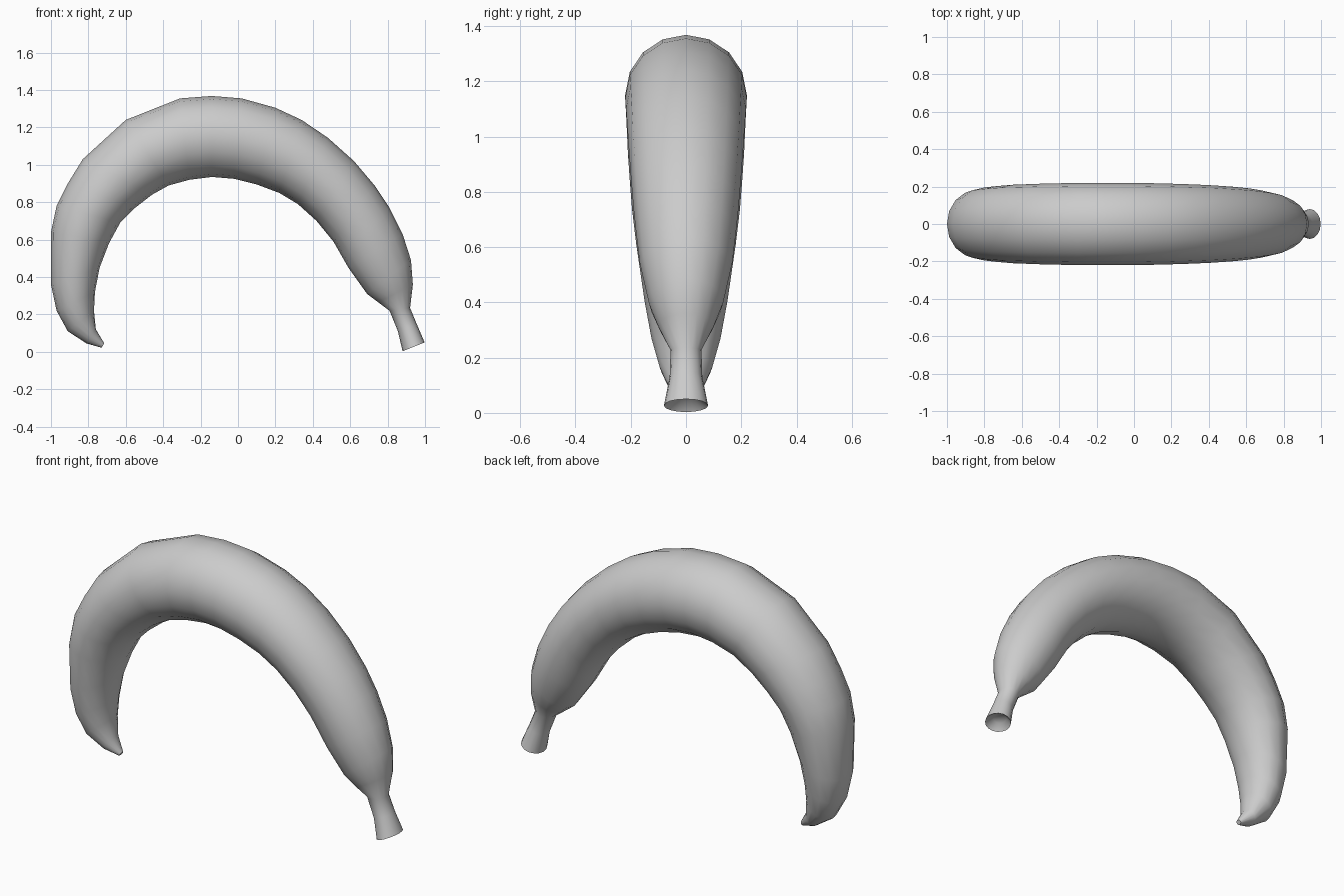
import bpy, bmesh, math
from mathutils import Vector

SIDES = 16

# Sections along the fruit: outer x, outer z, inner x, inner z, half-thickness in y
SECTIONS = [
    (-0.73, 0.022, -0.715, 0.045, 0.015),
    (-0.81, 0.045, -0.76, 0.12, 0.055),
    (-0.91, 0.11, -0.77, 0.22, 0.095),
    (-0.97, 0.22, -0.765, 0.32, 0.125),
    (-1.00, 0.36, -0.74, 0.45, 0.15),
    (-1.00, 0.64, -0.69, 0.58, 0.18),
    (-0.97, 0.78, -0.63, 0.69, 0.195),
    (-0.91, 0.90, -0.55, 0.77, 0.203),
    (-0.83, 1.03, -0.46, 0.84, 0.21),
    (-0.60, 1.24, -0.37, 0.89, 0.216),
    (-0.31, 1.355, -0.26, 0.92, 0.22),
    (-0.14, 1.368, -0.14, 0.935, 0.22),
    (0.02, 1.355, -0.02, 0.925, 0.22),
    (0.20, 1.305, 0.10, 0.895, 0.217),
    (0.34, 1.24, 0.22, 0.85, 0.213),
    (0.48, 1.145, 0.32, 0.79, 0.208),
    (0.62, 1.02, 0.42, 0.70, 0.20),
    (0.73, 0.89, 0.51, 0.59, 0.19),
    (0.81, 0.77, 0.55, 0.52, 0.18),
    (0.88, 0.63, 0.59, 0.45, 0.167),
    (0.925, 0.49, 0.69, 0.31, 0.135),
    (0.935, 0.36, 0.75, 0.265, 0.10),
    (0.92, 0.235, 0.81, 0.22, 0.056),
    (0.955, 0.15, 0.855, 0.11, 0.059),
    (0.998, 0.05, 0.88, 0.003, 0.08),
]


def add_ring(bm, center, radius, half_y):
    ring = []
    for i in range(SIDES):
        a = 2 * math.pi * i / SIDES
        ring.append(bm.verts.new(center + radius * math.cos(a)
                                 + Vector((0, half_y * math.sin(a), 0))))
    return ring


# Banana skin: elliptical sections bridged along the bend
bm = bmesh.new()
rings = []
for ox, oz, ix, iz, hy in SECTIONS:
    outer, inner = Vector((ox, 0, oz)), Vector((ix, 0, iz))
    rings.append(add_ring(bm, (outer + inner) / 2, (outer - inner) / 2, hy))

# Dished cut end of the stem
cut_center = (outer + inner) / 2 + Vector((-0.012, 0, 0.03))
rings.append(add_ring(bm, cut_center, (outer - inner) * 0.25, hy * 0.5))

for a, b in zip(rings, rings[1:]):
    for i in range(SIDES):
        j = (i + 1) % SIDES
        bm.faces.new((a[i], a[j], b[j], b[i]))
bm.faces.new(rings[0])
bm.faces.new(rings[-1])
bmesh.ops.recalc_face_normals(bm, faces=bm.faces)

mesh = bpy.data.meshes.new("banana")
bm.to_mesh(mesh)
bm.free()
banana = bpy.data.objects.new("banana", mesh)
bpy.context.collection.objects.link(banana)
bpy.context.view_layer.objects.active = banana
banana.select_set(True)
bpy.ops.object.shade_smooth_by_angle(angle=math.radians(60))
